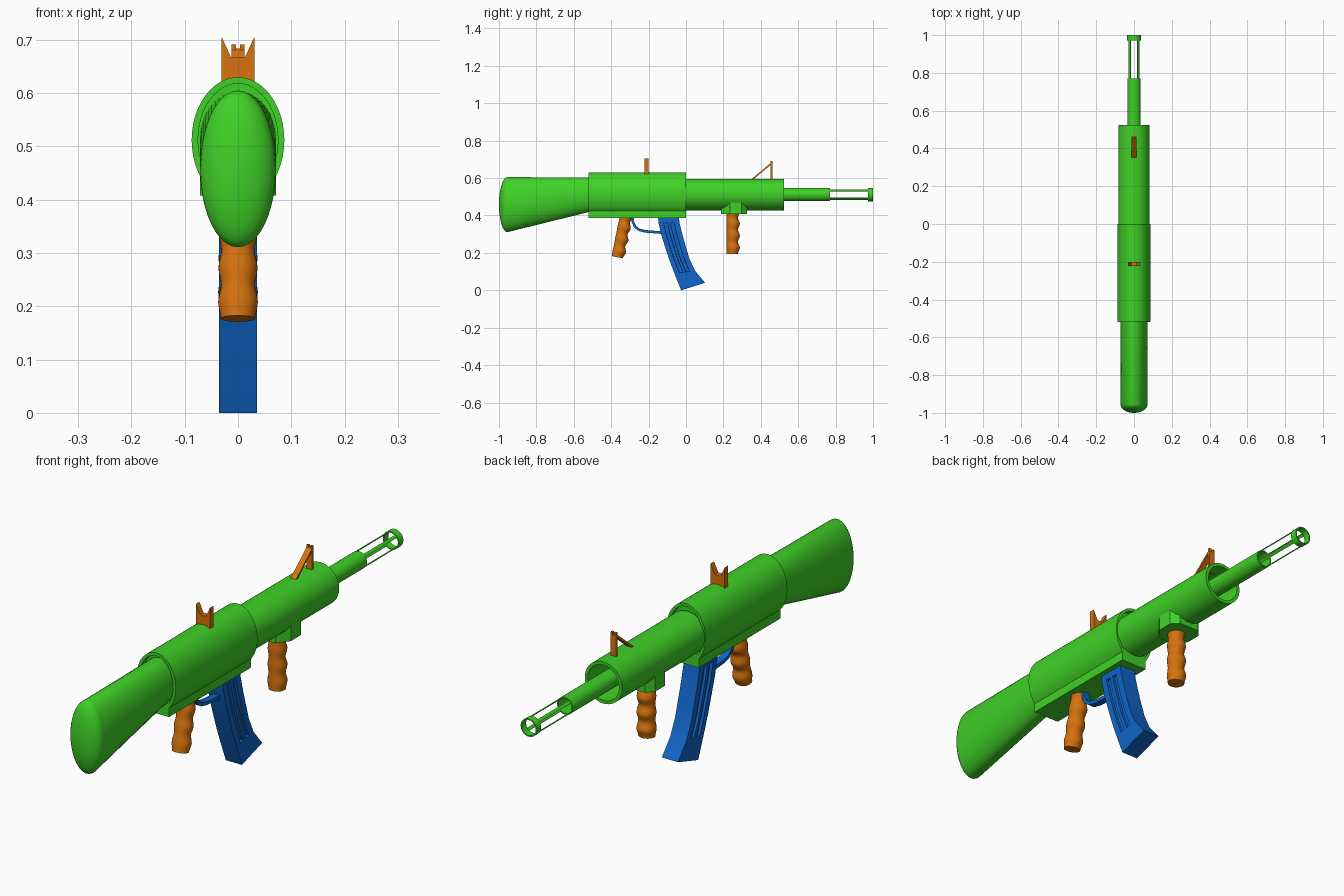
import bpy, bmesh, math
from mathutils import Matrix, Vector

if "Cube" in bpy.data.objects:
    bpy.data.objects.remove(bpy.data.objects["Cube"])


def material(name, rgb):
    m = bpy.data.materials.new(name)
    m.diffuse_color = (*rgb, 1)
    m.use_nodes = True
    m.node_tree.nodes["Principled BSDF"].inputs["Base Color"].default_value = m.diffuse_color
    return m


GREEN = material("bright_green", (0.05, 0.64, 0.02))
ORANGE = material("orange", (0.68, 0.17, 0.004))
BLUE = material("blue", (0.005, 0.13, 0.58))
AXIS_Z = 0.512


def finish(bm, name, mat, smooth=True):
    bmesh.ops.recalc_face_normals(bm, faces=bm.faces[:])
    me = bpy.data.meshes.new(name)
    bm.to_mesh(me)
    bm.free()
    ob = bpy.data.objects.new(name, me)
    bpy.context.collection.objects.link(ob)
    me.materials.append(mat)
    if smooth:
        bpy.ops.object.select_all(action='DESELECT')
        bpy.context.view_layer.objects.active = ob
        ob.select_set(True)
        bpy.ops.object.shade_smooth_by_angle(angle=math.radians(35))
    return ob


def loft_bm(rings, wrap=False):
    """Skin closed rings of points; wrap joins last ring to first."""
    bm = bmesh.new()
    vs = [[bm.verts.new(p) for p in r] for r in rings]
    n = len(vs[0])
    pairs = list(zip(vs, vs[1:])) + ([(vs[-1], vs[0])] if wrap else [])
    for a, b in pairs:
        for i in range(n):
            j = (i + 1) % n
            bm.faces.new((a[i], a[j], b[j], b[i]))
    if not wrap:
        bm.faces.new(vs[0])
        bm.faces.new(vs[-1])
    return bm


def ellipse(y, zc, rx, rz, n=48):
    return [(rx * math.cos(2 * math.pi * i / n), y, zc + rz * math.sin(2 * math.pi * i / n))
            for i in range(n)]


def tube(name, y0, y1, rx, rz, wall, mat=GREEN):
    prof = [(y0, 0), (y1, 0), (y1, wall), (y0, wall)]
    finish(loft_bm([ellipse(y, AXIS_Z, rx - w, rz - w) for y, w in prof], True), name, mat)


def extrude(name, pts, a, b, axis, mat):
    """Extrude a 2D outline from a to b along the axis; pts are the other two coords."""
    def place(p, d):
        return {'x': (d, p[0], p[1]), 'y': (p[0], d, p[1]), 'z': (p[0], p[1], d)}[axis]
    return finish(loft_bm([[place(p, a) for p in pts], [place(p, b) for p in pts]]), name, mat, False)


# Stock: tapering oval with domed butt
rings = [ellipse(-0.50, 0.513, 0.071, 0.090)]
for k in range(9):
    a = math.radians(k * 10.9)
    s = math.cos(a)
    rings.append(ellipse(-0.955 - 0.045 * math.sin(a), 0.458, 0.071 * s, 0.147 * s))
finish(loft_bm(rings), "stock", GREEN)

# Receiver, its lower block and the front housing
tube("receiver", -0.52, 0.0, 0.087, 0.118, 0.012)
extrude("receiver_block", [(-.057, .387), (.057, .387), (.057, .44), (-.057, .44)], -.52, 0, 'y', GREEN)
finish(loft_bm([ellipse(y, AXIS_Z, .08, .11) for y in (-.5, -.02)]), "receiver_core", GREEN)
tube("front_housing", -0.01, 0.525, 0.083, 0.084, 0.013)

# Barrel, slotted muzzle and end ring
tube("barrel", -0.01, 0.77, 0.035, 0.035, 0.005)
tube("muzzle_ring", 0.972, 1.0, 0.036, 0.036, 0.005)
for q in range(4):
    arc = [math.radians(45 + 90 * q + d) for d in (-11, 0, 11)]
    pts = [(r * math.cos(t), AXIS_Z + r * math.sin(t))
           for r, seq in ((0.034, arc), (0.030, arc[::-1])) for t in seq]
    extrude("muzzle_slat_%d" % (q + 1), pts, 0.765, 0.975, 'y', GREEN)

# Front grip mounting pad
half = [(.035, .187), (.071, .235), (.071, .298), (.045, .326)]
extrude("grip_mount", half + [(-x, y) for x, y in reversed(half)], .408, .475, 'z', GREEN)


# Grips with finger grooves on the front
def grip(name, top, length, tilt):
    rot = Matrix.Rotation(tilt, 3, 'X')
    rings = []
    n, steps = 28, 28
    for s in range(steps + 1):
        t = s / steps
        bump = 0.005 * math.cos(2 * math.pi * 3.5 * t)
        ring = []
        for i in range(n):
            a = 2 * math.pi * i / n
            c = math.sin(a)
            ry = 0.033 + (bump if c > 0 else 0.12 * bump)
            rx = 0.033 + 0.5 * bump + 0.002 * t
            p = rot @ Vector((rx * math.cos(a), ry * c, -length * t))
            ring.append(p + Vector(top))
        rings.append(ring)
    finish(loft_bm(rings), name, ORANGE)


grip("rear_grip", (0, -0.320, 0.40), 0.228, -0.2)
grip("front_grip", (0, 0.250, 0.42), 0.225, 0)

# Magazine: curved body with sunken side grooves
rear = [(-.150, .40), (-.147, .36), (-.133, .30), (-.113, .235), (-.090, .165), (-.062, .09), (-.026, .0)]
front = [(-.038, .40), (-.035, .36), (-.020, .30), (-.003, .24), (.018, .17), (.048, .105), (.102, .040)]
cols = [0, .24, .42, .56, .74, 1]
rings = []
for (ry, rz), (fy, fz) in zip(rear, front):
    side = [(ry + (fy - ry) * u, rz + (fz - rz) * u) for u in cols]
    rings.append([(.036, y, z) for y, z in side] + [(-.036, y, z) for y, z in reversed(side)])
bm = loft_bm(rings)
m = len(cols)
bm.faces.ensure_lookup_table()
for col in (1, 3, m + 1, m + 3):
    strip = [bm.faces[r * 2 * m + col] for r in range(1, 5)]
    bmesh.ops.recalc_face_normals(bm, faces=bm.faces[:])
    bmesh.ops.inset_region(bm, faces=strip, thickness=0.001, depth=-0.010)
    bm.faces.ensure_lookup_table()
finish(bm, "magazine", BLUE)

# Trigger guard: bent strip
path = [(-.288, .40), (-.284, .365), (-.272, .340), (-.250, .323), (-.215, .315), (-.125, .308)]
rings = []
for i, (y, z) in enumerate(path):
    a, b = Vector(path[max(i - 1, 0)]), Vector(path[min(i + 1, len(path) - 1)])
    d = (b - a).normalized() * 0.007
    rings.append([(x, y - k * d.y, z + k * d.x) for x, k in ((-.014, -1), (.014, -1), (.014, 1), (-.014, 1))])
finish(loft_bm(rings), "trigger_guard", BLUE)

# Rear sight: plate with a wide notch
extrude("rear_sight", [(-.031, .61), (.031, .61), (.031, .706), (.013, .667), (-.013, .667), (-.031, .706)],
        -.223, -.201, 'y', ORANGE)

# Front sight: notched post and sloping brace
extrude("front_sight_post", [(-.012, .58), (.012, .58), (.012, .691), (.004, .691), (.004, .678),
                             (-.004, .678), (-.004, .691), (-.012, .691)], .453, .462, 'y', ORANGE)
extrude("front_sight_brace", [(.340, .586), (.352, .586), (.457, .674), (.457, .684)], -.012, .012, 'x', ORANGE)
